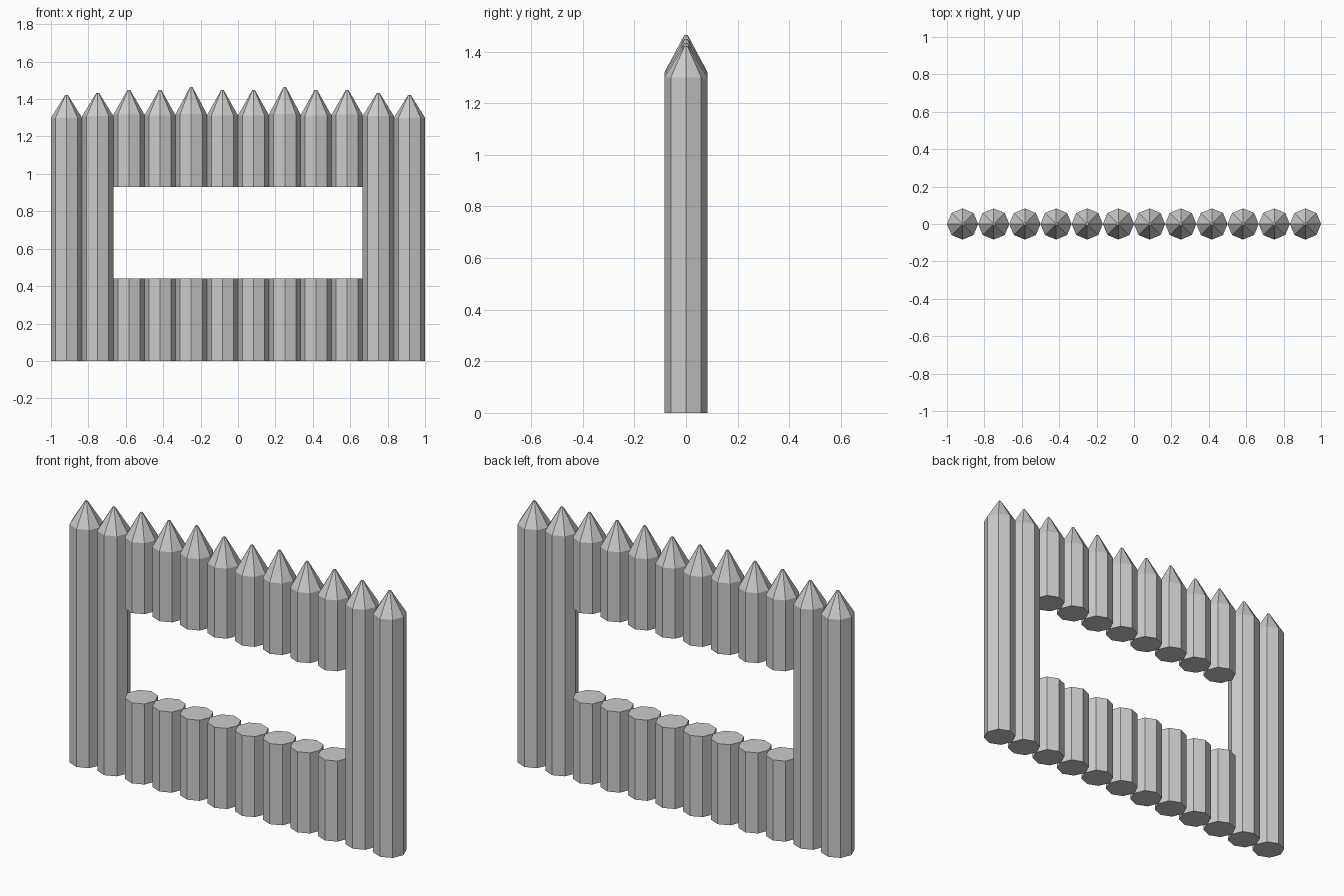
import bpy, bmesh, math

if "Cube" in bpy.data.objects:
    bpy.data.objects.remove(bpy.data.objects["Cube"])

R = 1 / 12            # post radius
TIP_R = 0.007         # tiny blunt tip
SIDES = 8
GAP_LOW, GAP_HIGH = 0.44, 0.93
# (shoulder, tip) heights from the outer post to the centre
HEIGHTS = [(1.30, 1.422), (1.31, 1.433), (1.317, 1.448),
           (1.312, 1.448), (1.32, 1.464), (1.312, 1.448)]


def post(name, x, rings):
    """Closed eight-sided post made from (radius, z) rings."""
    bm = bmesh.new()
    loops = []
    for r, z in rings:
        loops.append([bm.verts.new((r * math.cos(2 * math.pi * k / SIDES),
                                    r * math.sin(2 * math.pi * k / SIDES), z))
                      for k in range(SIDES)])
    for a, b in zip(loops, loops[1:]):
        for k in range(SIDES):
            n = (k + 1) % SIDES
            bm.faces.new((a[k], a[n], b[n], b[k]))
    bm.faces.new(loops[0][::-1])
    bm.faces.new(loops[-1])
    mesh = bpy.data.meshes.new(name)
    bm.to_mesh(mesh)
    bm.free()
    obj = bpy.data.objects.new(name, mesh)
    obj.location.x = x
    bpy.context.collection.objects.link(obj)


for i, (shoulder, tip) in enumerate(HEIGHTS + HEIGHTS[::-1]):
    x = -1 + R * (2 * i + 1)
    point = [(R, shoulder), (TIP_R, tip)]
    if i < 2 or i > 9:
        # full-height posts beside the opening
        post(f"side_post_{i + 1}", x, [(R, 0)] + point)
    else:
        # split posts below and above the opening
        post(f"lower_post_{i + 1}", x, [(R, 0), (R, GAP_LOW)])
        post(f"upper_post_{i + 1}", x, [(R, GAP_HIGH)] + point)
